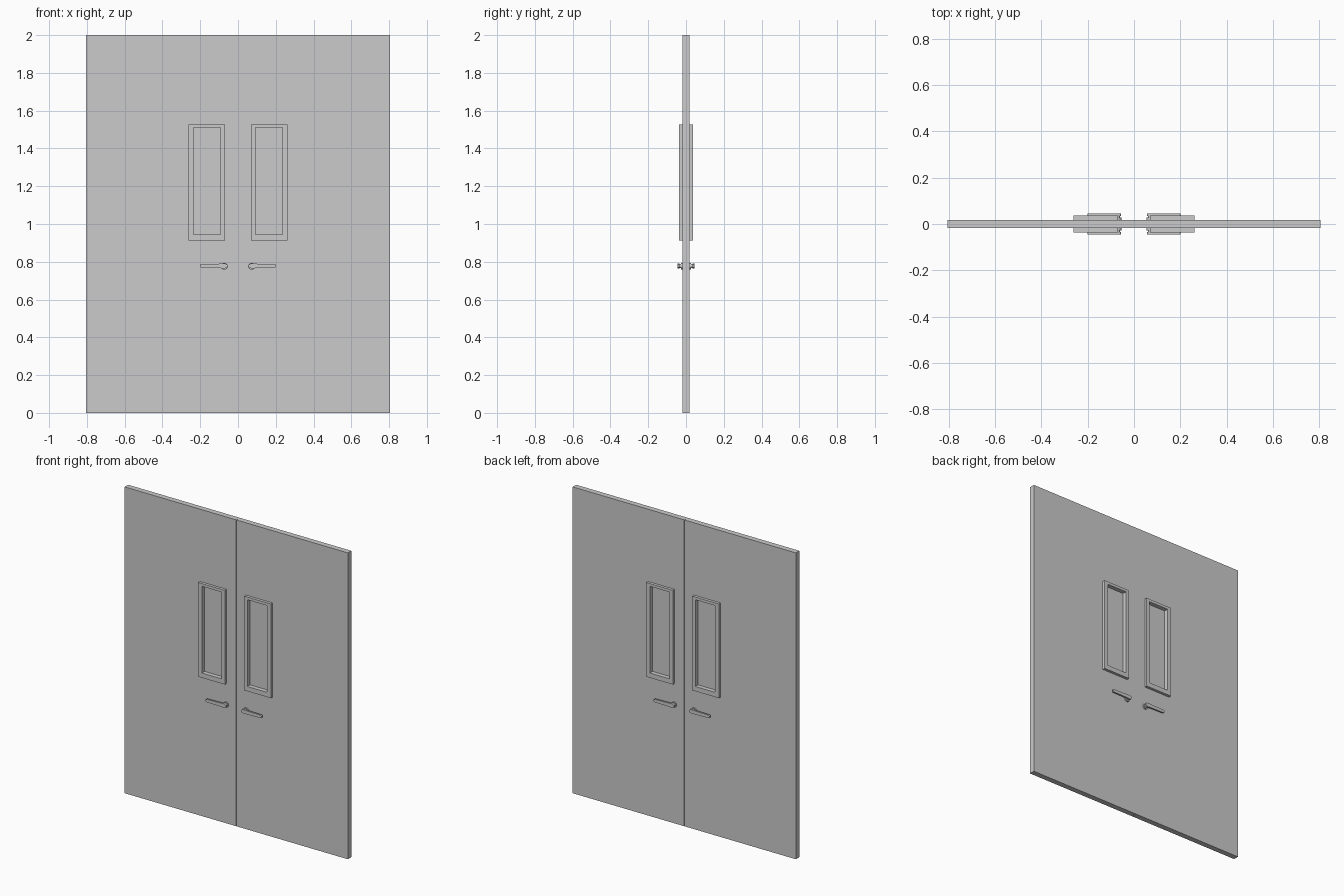
import bpy, bmesh, math
from mathutils import Matrix

if "Cube" in bpy.data.objects:
    bpy.data.objects.remove(bpy.data.objects["Cube"])

HOLE = (0.093, 0.236, 0.944, 1.51)      # window opening x0, x1, z0, z1


def make(name, bm):
    bmesh.ops.recalc_face_normals(bm, faces=bm.faces)
    me = bpy.data.meshes.new(name)
    bm.to_mesh(me)
    bm.free()
    ob = bpy.data.objects.new(name, me)
    bpy.context.collection.objects.link(ob)
    return ob


def rect(r):
    x0, x1, z0, z1 = r
    return [(x0, z0), (x1, z0), (x1, z1), (x0, z1)]


def mirrored(bm, sx):
    bmesh.ops.transform(bm, matrix=Matrix.Diagonal((sx, 1, 1, 1)), verts=bm.verts)


def slab(name, outline, y0, y1, sx, hole=None):
    """Extrude an x-z outline from y0 to y1, optionally as a ring around a hole."""
    bm = bmesh.new()
    loop = [bm.verts.new((x, y0, z)) for x, z in outline]
    if hole:
        inner = [bm.verts.new((x, y0, z)) for x, z in hole]
        n = len(loop)
        faces = [bm.faces.new((loop[i], loop[(i + 1) % n], inner[(i + 1) % n], inner[i]))
                 for i in range(n)]
    else:
        faces = [bm.faces.new(loop)]
    ext = bmesh.ops.extrude_face_region(bm, geom=faces, use_keep_orig=True)
    new = [v for v in ext["geom"] if isinstance(v, bmesh.types.BMVert)]
    bmesh.ops.translate(bm, verts=new, vec=(0, y1 - y0, 0))
    mirrored(bm, sx)
    return make(name, bm)


def cylinder(name, x, z, r, y0, y1, sx):
    bm = bmesh.new()
    m = Matrix.Translation((x, (y0 + y1) / 2, z)) @ Matrix.Rotation(math.pi / 2, 4, 'X')
    bmesh.ops.create_cone(bm, cap_ends=True, segments=24, radius1=r, radius2=r,
                          depth=abs(y1 - y0), matrix=m)
    mirrored(bm, sx)
    ob = make(name, bm)
    bpy.context.view_layer.objects.active = ob
    ob.select_set(True)
    bpy.ops.object.shade_smooth_by_angle(angle=math.radians(40))
    ob.select_set(False)


# lever outline: rounded near the hub, tapering to the free end
half = [(0.056, 0.005), (0.061, 0.010), (0.070, 0.0125), (0.085, 0.0125),
        (0.110, 0.011), (0.195, 0.0095), (0.201, 0.006)]
LEVER = [(x, 0.778 - h) for x, h in half] + [(x, 0.778 + h) for x, h in reversed(half)]

for side, sx in (("left", -1), ("right", 1)):
    # door leaf with window opening, and its pane
    slab(side + "_door_leaf", rect((0.0005, 0.806, 0, 2)), -0.018, 0.018, sx, rect(HOLE))
    slab(side + "_window_pane", rect(HOLE), -0.008, 0.008, sx)
    for face, sy in (("front", -1), ("back", 1)):
        tag = f"{side}_{face}_"
        # raised window trim
        slab(tag + "window_frame", rect((0.07, 0.262, 0.913, 1.528)),
             sy * 0.018, sy * 0.036, sx, rect(HOLE))
        # lever handle on its round hub
        cylinder(tag + "handle_rose", 0.072, 0.776, 0.018, sy * 0.017, sy * 0.027, sx)
        cylinder(tag + "handle_stem", 0.072, 0.778, 0.011, sy * 0.026, sy * 0.036, sx)
        slab(tag + "handle_lever", LEVER, sy * 0.035, sy * 0.046, sx)
